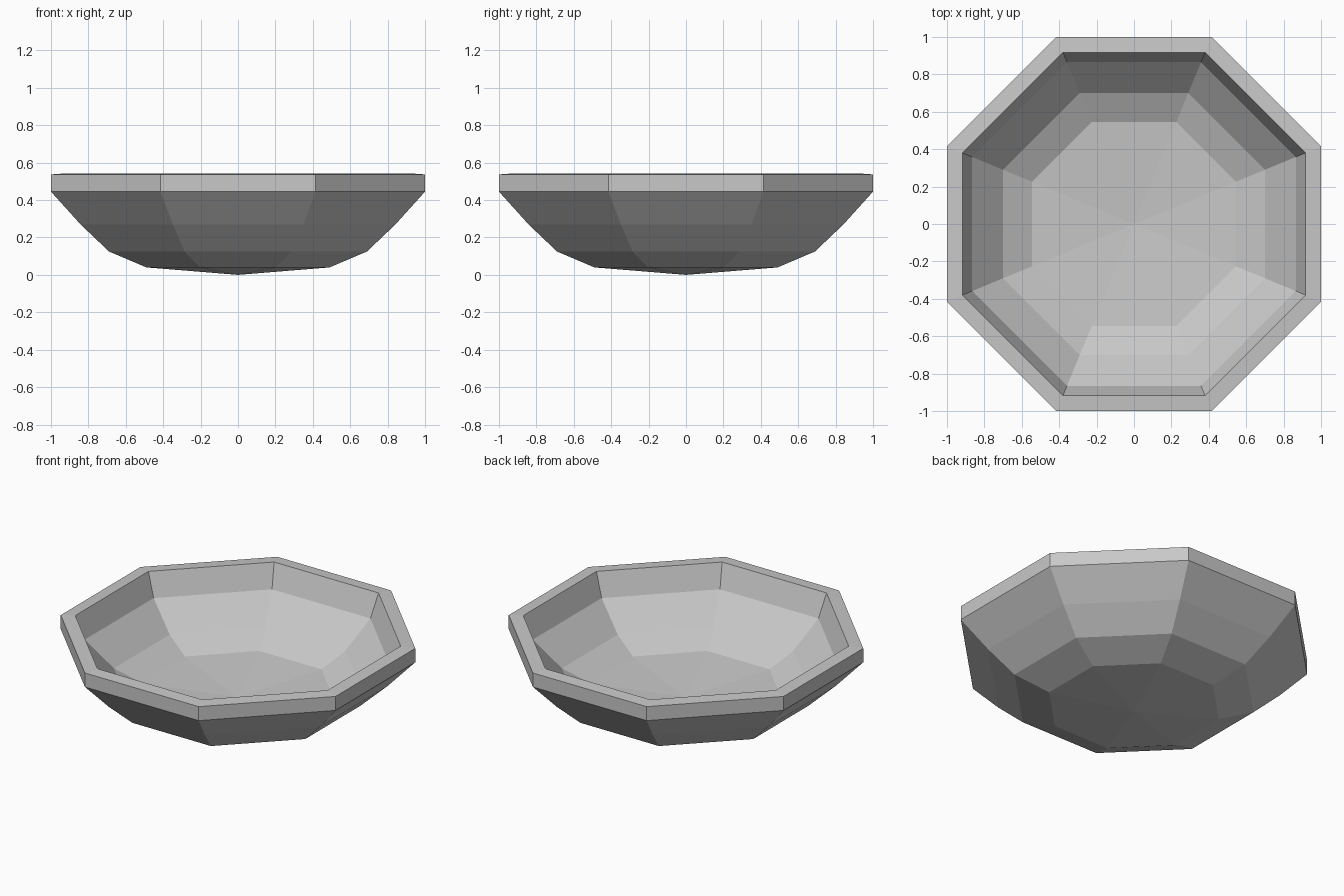
import bpy
import bmesh
import math

cube = bpy.data.objects.get("Cube")
if cube:
    bpy.data.objects.remove(cube, do_unlink=True)

SIDES = 8

# Single stone grey
grey = bpy.data.materials.new("stone_grey")
grey.use_nodes = True
colour = (0.58, 0.58, 0.58, 1)
grey.diffuse_color = colour
grey.node_tree.nodes["Principled BSDF"].inputs["Base Color"].default_value = colour

# Wall profile as (distance to the flat side, height), outer base to inner floor
profile = [
    (0.49, 0.04), (0.69, 0.125), (0.842, 0.27), (1.0, 0.445),  # outer wall
    (1.0, 0.537), (0.918, 0.543),                              # rim
    (0.865, 0.39), (0.70, 0.22), (0.545, 0.142),               # inner wall
]


def add_ring(bm, apothem, z):
    """Octagonal ring with flat sides facing the axes."""
    radius = apothem / math.cos(math.pi / SIDES)
    angles = [(i + 0.5) * math.tau / SIDES for i in range(SIDES)]
    return [bm.verts.new((radius * math.cos(a), radius * math.sin(a), z)) for a in angles]


def add_fan(bm, ring, z):
    """Shallow point closing a ring."""
    tip = bm.verts.new((0, 0, z))
    for i in range(SIDES):
        bm.faces.new((ring[i], ring[(i + 1) % SIDES], tip))


# Bowl shell
bm = bmesh.new()
rings = [add_ring(bm, r, z) for r, z in profile]
for low, high in zip(rings, rings[1:]):
    for i in range(SIDES):
        j = (i + 1) % SIDES
        bm.faces.new((low[i], low[j], high[j], high[i]))
add_fan(bm, rings[0], 0.0)
add_fan(bm, rings[-1], 0.102)
bmesh.ops.recalc_face_normals(bm, faces=bm.faces)

mesh = bpy.data.meshes.new("bowl")
bm.to_mesh(mesh)
bm.free()
mesh.materials.append(grey)
bowl = bpy.data.objects.new("bowl", mesh)
bpy.context.collection.objects.link(bowl)
